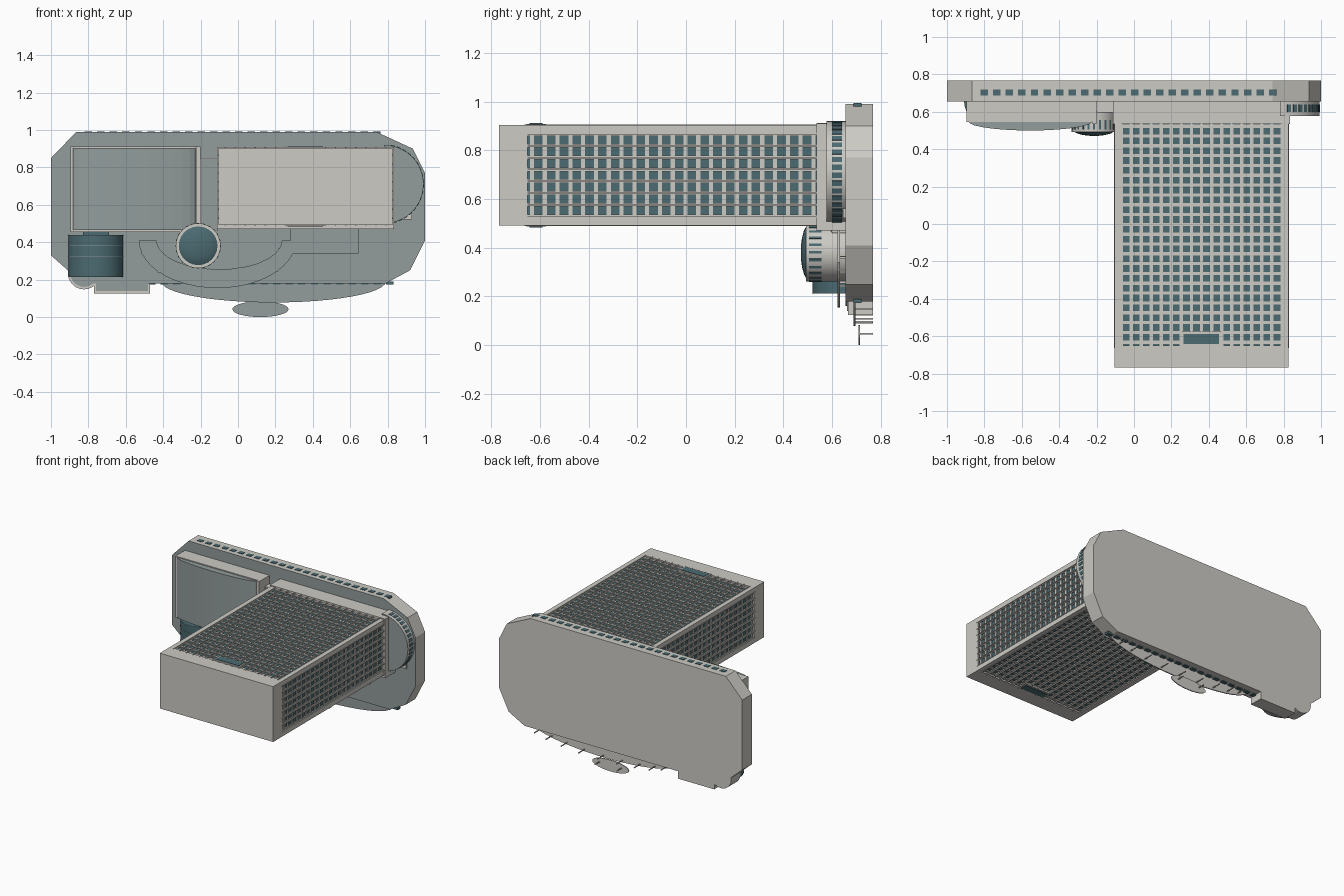
import bpy, bmesh
from math import sin, cos, pi

if "Cube" in bpy.data.objects:
    bpy.data.objects.remove(bpy.data.objects["Cube"])

def material(name, rgb):
    m = bpy.data.materials.new(name)
    m.diffuse_color = (*rgb, 1)
    m.use_nodes = True
    m.node_tree.nodes["Principled BSDF"].inputs["Base Color"].default_value = m.diffuse_color
    return m

STONE = material("stone", (0.61, 0.595, 0.555))
ROOF = material("roof", (0.29, 0.335, 0.335))
GLASS = material("glass", (0.07, 0.145, 0.165))

def finish(name, bm, mats, smooth=False):
    bmesh.ops.recalc_face_normals(bm, faces=bm.faces)
    me = bpy.data.meshes.new(name)
    bm.to_mesh(me)
    bm.free()
    for m in mats:
        me.materials.append(m)
    ob = bpy.data.objects.new(name, me)
    bpy.context.collection.objects.link(ob)
    if smooth:
        bpy.context.view_layer.objects.active = ob
        ob.select_set(True)
        bpy.ops.object.shade_smooth_by_angle(angle=0.6)
        ob.select_set(False)
    return ob

def boxes(name, items, mat):
    """One object made of many boxes (x0, x1, y0, y1, z0, z1)."""
    bm = bmesh.new()
    for x0, x1, y0, y1, z0, z1 in items:
        v = [bm.verts.new((x, y, z)) for x in (x0, x1) for y in (y0, y1) for z in (z0, z1)]
        for f in ((0, 1, 3, 2), (4, 6, 7, 5), (0, 4, 5, 1), (2, 3, 7, 6), (0, 2, 6, 4), (1, 5, 7, 3)):
            bm.faces.new([v[i] for i in f])
    return finish(name, bm, [mat])

def prism(name, pts, a, b, axis='y', mat=STONE, cap=None, smooth=False):
    """Extrude an outline along y (points are x, z) or along z (points are x, y)."""
    bm = bmesh.new()
    at = (lambda p, t: (p[0], t, p[1])) if axis == 'y' else (lambda p, t: (p[0], p[1], t))
    lo = [bm.verts.new(at(p, a)) for p in pts]
    hi = [bm.verts.new(at(p, b)) for p in pts]
    bm.faces.new(lo).material_index = 1
    bm.faces.new(hi)
    n = len(pts)
    for i in range(n):
        bm.faces.new((lo[i], lo[(i + 1) % n], hi[(i + 1) % n], hi[i]))
    return finish(name, bm, [mat, cap or mat], smooth)

def arc(cx, cy, rx, ry, a0, a1, n):
    return [(cx + rx * cos(a0 + (a1 - a0) * i / n), cy + ry * sin(a0 + (a1 - a0) * i / n))
            for i in range(n + 1)]

def circle(cx, cy, rx, ry, n):
    return arc(cx, cy, rx, ry, 0, 2 * pi, n)[:-1]

def radial_panes(name, cx, cz, r, angles, half, y0, y1, mat):
    """Thin panes standing just proud of a round wall."""
    bm = bmesh.new()
    for a in angles:
        f = [bm.verts.new((cx + rr * cos(t), y, cz + rr * sin(t)))
             for rr in (r - 0.006, r + 0.003) for t in (a - half, a + half) for y in (y0, y1)]
        bmesh.ops.convex_hull(bm, input=f)
    return finish(name, bm, [mat])

# Broad base with chamfered corners
prism("base", [(-1, .33), (-1, .85), (-.865, .99), (.74, .99), (.935, .90), (1, .77), (1, .41),
               (.92, .25), (.79, .18), (-.80, .18), (-.91, .25)], .655, .768, cap=ROOF)
strip = [(-.82 + i * .067, -.82 + i * .067 + .04) for i in range(24)]
boxes("base_top_windows", [(a, b, .688, .72, .98, .993) for a, b in strip], GLASS)
boxes("base_bottom_windows", [(a + .07, b + .07, .688, .72, .173, .19) for a, b in strip], GLASS)
boxes("base_step", [(-.77, -.47, .665, .768, .125, .19)], STONE)
boxes("base_step_roof", [(-.76, -.48, .66, .666, .14, .19)], ROOF)

# Tower: glass core, solid cap and podium
X0, X1, Y0, Y1, Z0, Z1 = -.105, .827, -.65, .535, .492, .903
boxes("tower_glass_core", [(X0 + .012, X1 - .012, Y0, Y1, Z0 + .012, Z1 - .012)], GLASS)
boxes("tower_cap", [(X0, X1, -.768, Y0, Z0, Z1)], STONE)
boxes("tower_podium", [(-.112, .835, Y1, .66, .47, .91)], STONE)
boxes("tower_corners", [(x, x + .036, Y0, Y1, z, z + .036)
                        for x in (X0, X1 - .036) for z in (Z0, Z1 - .036)], STONE)

# Tower facades: floor bands around all sides, piers and thin fins
floors = [-.632 + i * .0525 for i in range(23)]
boxes("floor_bands", [(X0 + .006, X1 - .006, y - .0085, y + .0085, Z0 + .006, Z1 - .006) for y in floors], STONE)
px, pz = (X1 - X0 - .072) / 16, (Z1 - Z0 - .072) / 7
piers, fins = [], []
for i in range(17):
    x = X0 + .036 + i * px
    for z, s in ((Z1, 1), (Z0, -1)):
        za, zb = sorted((z - s * .016, z - s * .004))
        piers.append((x - .009, x + .009, Y0, Y1, za, zb))
        za, zb = sorted((z - s * .008, z + s * .003))
        fins.append((x - .003, x + .003, -.662, Y1, za, zb))
for i in range(8):
    z = Z0 + .036 + i * pz
    for x, s in ((X1, 1), (X0, -1)):
        xa, xb = sorted((x - s * .016, x - s * .004))
        piers.append((xa, xb, Y0, Y1, z - .008, z + .008))
        xa, xb = sorted((x - s * .008, x + s * .003))
        fins.append((xa, xb, -.662, Y1, z - .003, z + .003))
boxes("facade_piers", piers, STONE)
boxes("facade_fins", fins, STONE)
boxes("tower_bay_frames", [(.255, .465, -.655, -.575, Z1 - .01, Z1 + .005),
                           (.255, .465, -.655, -.575, Z0 - .005, Z0 + .01)], STONE)
boxes("tower_bays", [(.265, .455, -.642, -.588, Z1, Z1 + .008),
                     (.265, .455, -.642, -.588, Z0 - .008, Z0)], GLASS)

# Hall with a shallow vaulted roof
boxes("hall_walls", [(-.895, -.215, .545, .66, .455, .912)], STONE)
vault = arc(-.555, .548, .33, .048, 0, pi, 14)
vault = [(x, y - 2 * (y - .548)) for x, y in vault]
prism("hall_roof", vault, .465, .905, 'z', ROOF)
boxes("hall_side_frame", [(-.222, -.2, .535, .66, .455, .912)], STONE)
boxes("hall_link", [(-.2, -.11, .60, .66, .46, .85)], STONE)
boxes("hall_link_roof", [(-.197, -.113, .596, .601, .465, .845)], ROOF)

# Round wing at the side of the tower
wing = arc(.78, .71, .212, .21, -.5 * pi, .5 * pi, 24)
prism("round_wing", wing, .577, .66, cap=ROOF, smooth=True)
radial_panes("wing_windows", .78, .71, .211, [-1.3 + i * .155 for i in range(18)], .05, .60, .64, GLASS)
boxes("wing_terrace", [(.80, .93, .645, .66, .522, .70)], STONE)

# Domed rotunda
cx, cz = -.213, .381
prism("rotunda", circle(cx, cz, .12, .12, 32), .492, .66, smooth=True)
radial_panes("rotunda_windows", cx, cz, .119, [i * pi / 12 for i in range(24)], .045, .505, .555, GLASS)
bm = bmesh.new()
rings = [[bm.verts.new((cx + r * cos(i * pi / 12), y, cz + r * sin(i * pi / 12))) for i in range(24)]
         for r, y in ((.107, .494), (.09, .484), (.06, .476), (.03, .472))]
for a, b in zip(rings, rings[1:]):
    for i in range(24):
        bm.faces.new((a[i], a[(i + 1) % 24], b[(i + 1) % 24], b[i]))
tip = bm.verts.new((cx, .471, cz))
for i in range(24):
    bm.faces.new((rings[-1][i], rings[-1][(i + 1) % 24], tip))
finish("rotunda_dome", bm, [GLASS], True)

# Glazed vault with ribs beside the hall
def half(r, h, n=16):
    return arc(-.76, .66, r, h, pi, 2 * pi, n)
prism("glass_vault", half(.147, .14), .215, .44, 'z', GLASS, smooth=True)
for i in range(5):
    z = .214 + i * .056
    prism("vault_rib", half(.149, .142), z - .001, z + .001, 'z', ROOF)
boxes("vault_porch", [(-.83, -.69, .56, .66, .43, .46)], GLASS)
prism("corner_turret", circle(-.823, .235, .087, .087, 24), .66, .768, smooth=True)
prism("corner_turret_roof", circle(-.823, .235, .074, .074, 24), .654, .662, mat=ROOF)

# Curved entrance canopy
outer = arc(-.11, .41, .42, .255, pi, 2 * pi - .28, 20)
inner = arc(-.10, .41, .335, .155, 2 * pi, pi, 20)
prism("entrance_canopy", outer + [(.32, .34), (.645, .34), (.645, .475), (.28, .475), (.28, .41)] + inner,
      .622, .632, cap=ROOF)
boxes("canopy_posts", [(x - .004, x + .004, .63, .66, z - .004, z + .004)
                       for x, z in outer[2:-1:3] + inner[2:-1:3] + [(.63, .36), (.47, .36)] if z > .185], STONE)

# Lower crescent canopy, oval porch and their posts
crescent = arc(.19, .19, .60, .112, pi, 2 * pi, 24)
prism("lower_canopy", crescent, .688, .696, cap=ROOF)
boxes("lower_canopy_posts", [(x - .003, x + .003, .69, .768, z + .012, z + .018)
                             for x, z in crescent[4:-3:2]], STONE)
prism("oval_porch", circle(.12, .042, .15, .042, 32), .708, .715, cap=ROOF)
boxes("oval_porch_posts", [(x - .003, x + .003, .71, .768, .045, .051) for x in (.03, .21)], STONE)
